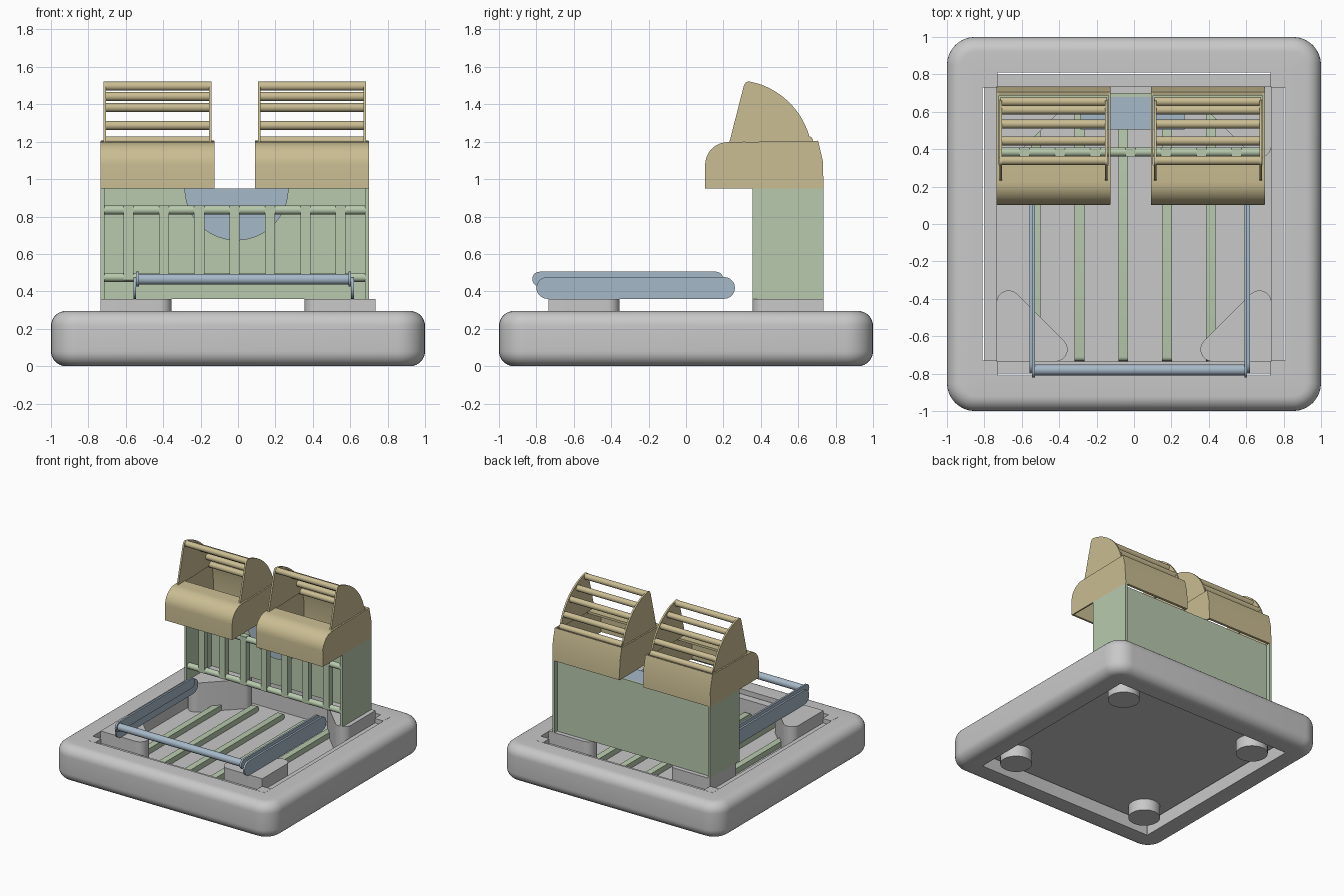
import bpy, bmesh
from math import sin, cos, radians

if "Cube" in bpy.data.objects:
    bpy.data.objects.remove(bpy.data.objects["Cube"], do_unlink=True)


def material(name, rgb):
    m = bpy.data.materials.new(name)
    m.use_nodes = True
    m.diffuse_color = (*rgb, 1)
    m.node_tree.nodes["Principled BSDF"].inputs["Base Color"].default_value = (*rgb, 1)
    return m


GREY = material("light grey", (0.58, 0.58, 0.58))
GREEN = material("soft green", (0.48, 0.59, 0.42))
TAN = material("sand", (0.59, 0.51, 0.29))
BLUE = material("dusty blue", (0.38, 0.48, 0.58))


def finish(name, bm, mat):
    bmesh.ops.recalc_face_normals(bm, faces=bm.faces)
    me = bpy.data.meshes.new(name)
    bm.to_mesh(me)
    bm.free()
    me.materials.append(mat)
    ob = bpy.data.objects.new(name, me)
    bpy.context.collection.objects.link(ob)
    bpy.ops.object.select_all(action="DESELECT")
    ob.select_set(True)
    bpy.context.view_layer.objects.active = ob
    bpy.ops.object.shade_smooth_by_angle(angle=radians(35))
    return ob


def loft(name, loops, mat, closed=False):
    """Skin equal-sized loops; cap the ends or join last to first."""
    bm = bmesh.new()
    rings = [[bm.verts.new(p) for p in loop] for loop in loops]
    pairs = list(zip(rings, rings[1:]))
    if closed:
        pairs.append((rings[-1], rings[0]))
    else:
        bm.faces.new(rings[0])
        bm.faces.new(rings[-1])
    n = len(rings[0])
    for a, b in pairs:
        for i in range(n):
            j = (i + 1) % n
            bm.faces.new((a[i], a[j], b[j], b[i]))
    return finish(name, bm, mat)


def prism_x(name, pts, a, b, mat):
    return loft(name, [[(x, y, z) for y, z in pts] for x in (a, b)], mat)


def prism_y(name, pts, a, b, mat):
    return loft(name, [[(x, y, z) for x, z in pts] for y in (a, b)], mat)


def prism_z(name, pts, a, b, mat):
    return loft(name, [[(x, y, z) for x, y in pts] for z in (a, b)], mat)


def box(name, x, y, z, mat):
    pts = [(x[0], y[0]), (x[1], y[0]), (x[1], y[1]), (x[0], y[1])]
    return prism_z(name, pts, z[0], z[1], mat)


def arc(cx, cy, r, a, b, n=10):
    return [(cx + r * cos(radians(a + (b - a) * i / n)),
             cy + r * sin(radians(a + (b - a) * i / n))) for i in range(n + 1)]


def rounded_square(h, r, z):
    pts = []
    for k, (sx, sy) in enumerate([(1, 1), (-1, 1), (-1, -1), (1, -1)]):
        pts += arc(sx * (h - r), sy * (h - r), r, 90 * k, 90 * k + 90, 8)
    return [(x, y, z) for x, y in pts]


def pill(y0, y1, z0, z1):
    r = (z1 - z0) / 2
    return arc(y1 - r, z0 + r, r, -90, 90) + arc(y0 + r, z0 + r, r, 90, 270)


def rod(name, x0, x1, y, z, r, mat):
    return prism_x(name, arc(y, z, r, 0, 345, 23), x0, x1, mat)


# Base ring with rounded outer edges and a square opening
TOP = 0.295
loops = [rounded_square(0.81, 0.005, 0)]
loops += [rounded_square(h, 0.15 - (1 - h), z) for h, z in arc(0.92, 0.08, 0.08, -90, 0, 8)]
loops += [rounded_square(h, 0.15 - (1 - h), z) for h, z in arc(0.92, TOP - 0.08, 0.08, 0, 90, 8)]
loops.append(rounded_square(0.81, 0.005, TOP))
loft("base_ring", loops, GREY, closed=True)

# Inner tray: floor and low rim
box("tray_floor", (-0.735, 0.735), (-0.735, 0.735), (0.1, 0.12), GREY)
loft("tray_rim", [rounded_square(h, 0.005, z) for h, z in
                  ((0.8, 0.1), (0.8, 0.26), (0.735, 0.26), (0.735, 0.1))], GREY, closed=True)

# Corner blocks, posts and feet
for sx, sy, tag in ((-1, -1, "front_right"), (1, -1, "front_left"),
                    (-1, 1, "back_right"), (1, 1, "back_left")):
    outline = [(0.735, 0.735)] + arc(0.67, 0.42, 0.065, 0, -135) + arc(0.42, 0.67, 0.065, 225, 90)
    prism_z("corner_block_" + tag, [(sx * x, sy * y) for x, y in outline], 0.12, 0.36, GREY)
    box("corner_post_" + tag, sorted((sx * 0.73, sx * 0.812)), sorted((sy * 0.73, sy * 0.812)),
        (0.1, TOP + 0.001), GREY)
    prism_z("foot_" + tag, arc(sx * 0.63, sy * 0.63, 0.12, 0, 350, 35), 0.005, 0.1, GREY)

# Floor slats with rounded ends
for i in range(5):
    x = -0.525 + 0.234 * i
    prism_x(f"floor_slat_{i + 1}", pill(-0.733, 0.65, 0.12, 0.165), x - 0.026, x + 0.026, GREEN)

# Cabinet: side panels, back panel, front rails and bars
LEFT, RIGHT = 0.7, -0.735
box("cabinet_side_right", (RIGHT, RIGHT + 0.02), (0.355, 0.735), (0.36, 0.95), GREEN)
box("cabinet_side_left", (LEFT - 0.02, LEFT), (0.355, 0.735), (0.36, 0.95), GREEN)
box("cabinet_back", (RIGHT + 0.02, LEFT - 0.02), (0.68, 0.7), (0.36, 0.95), GREEN)
rod("front_rail_top", RIGHT + 0.01, LEFT - 0.01, 0.385, 0.835, 0.024, GREEN)
rod("front_rail_bottom", RIGHT + 0.01, LEFT - 0.01, 0.385, 0.475, 0.024, GREEN)
for i in range(7):
    x = -0.585 + 0.189 * i
    prism_x(f"front_bar_{i + 1}", [(0.36, 0.46), (0.41, 0.46), (0.41, 0.86), (0.36, 0.86)],
            x - 0.027, x + 0.027, GREEN)

# Half-round drum between the hoods
prism_y("half_drum", arc(-0.008, 0.95, 0.278, 180, 360, 28), 0.505, 0.68, BLUE)

# Two hoods with curved front, end plates and a slatted cover
for x0, tag in ((-0.735, "right"), (0.09, "left")):
    x1 = x0 + 0.61
    lower = ([(0.735, 0.95), (0.73, 1.1), (0.705, 1.205)]
             + arc(0.225, 1.075, 0.122, 90, 180) + [(0.103, 0.95)])
    upper = [(0.23, 1.19), (0.308, 1.495)] + arc(0.335, 1.5, 0.022, 150, 75, 4) \
        + arc(0.26, 1.115, 0.415, 72, 12, 14)
    for k, a in enumerate((x0, x1 - 0.012)):
        prism_x(f"hood_{tag}_end_{k + 1}", lower, a, a + 0.012, TAN)
    for k, a in enumerate((x0 + 0.016, x1 - 0.03)):
        prism_x(f"hood_{tag}_cover_side_{k + 1}", upper, a, a + 0.014, TAN)
    sheet = ([(0.102, 0.95)] + arc(0.225, 1.075, 0.123, 180, 90) + [(0.315, 1.2), (0.315, 1.182)]
             + arc(0.225, 1.075, 0.107, 90, 180) + [(0.118, 0.95)])
    prism_x(f"hood_{tag}_front", sheet, x0 + 0.002, x1 - 0.002, TAN)
    back = [(0.736, 0.95), (0.731, 1.1), (0.706, 1.206), (0.686, 1.2), (0.71, 1.1), (0.715, 0.95)]
    prism_x(f"hood_{tag}_back", back, x0 + 0.002, x1 - 0.002, TAN)
    for k, (y, z) in enumerate(((0.34, 1.497), (0.445, 1.442), (0.535, 1.383),
                                (0.61, 1.287), (0.655, 1.205))):
        rod(f"hood_{tag}_rod_{k + 1}", x0 + 0.02, x1 - 0.02, y, z, 0.024, TAN)

# Front handle: paired rounded side bars and a cross rod
for s, tag in ((-1, "right"), (1, "left")):
    near, mid, far = (0.03 + s * d for d in (0.56, 0.575, 0.59))
    prism_x("handle_bar_upper_" + tag, pill(-0.822, 0.2, 0.425, 0.505), near, mid, BLUE)
    prism_x("handle_bar_lower_" + tag, pill(-0.8, 0.262, 0.36, 0.477), mid, far, BLUE)
rod("handle_cross_rod", -0.535, 0.595, -0.78, 0.465, 0.029, BLUE)
